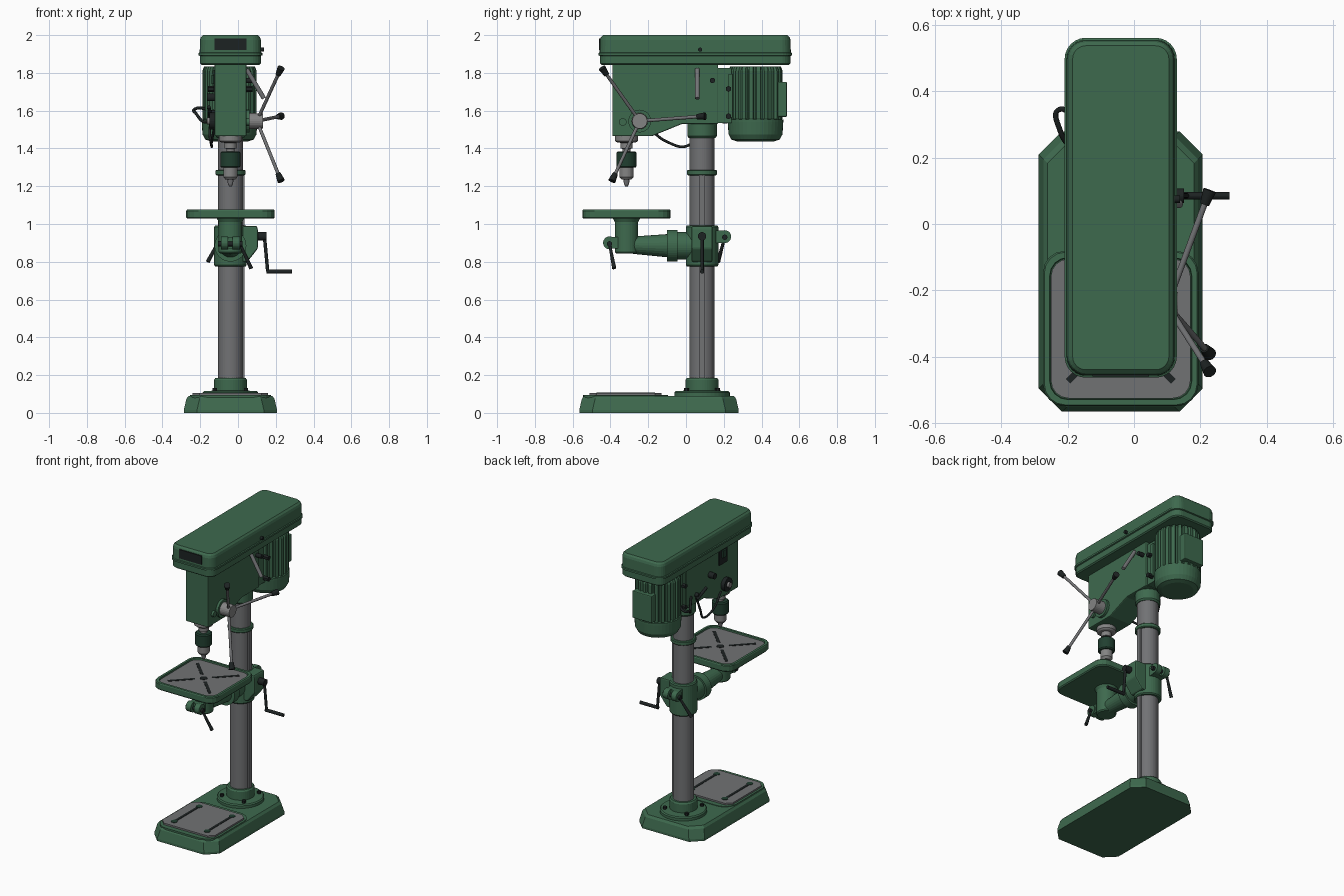
import bpy, bmesh
from math import sin, cos, pi, radians
from mathutils import Vector, Matrix

if "Cube" in bpy.data.objects:
    bpy.data.objects.remove(bpy.data.objects["Cube"])


def material(name, rgb):
    m = bpy.data.materials.new(name)
    m.use_nodes = True
    m.diffuse_color = (*rgb, 1)
    m.node_tree.nodes["Principled BSDF"].inputs["Base Color"].default_value = (*rgb, 1)
    return m


GREEN = material("machine green", (0.048, 0.142, 0.076))
DARK = material("dark green", (0.015, 0.05, 0.03))
GREY = material("steel grey", (0.165, 0.168, 0.175))
LIGHT = material("light steel", (0.23, 0.23, 0.23))
BLACK = material("black", (0.012, 0.016, 0.016))

CX, COL_Y, QUILL_Y = -0.04, 0.085, -0.315


def finish(name, bm, mat, bevel=0):
    bmesh.ops.recalc_face_normals(bm, faces=bm.faces)
    mesh = bpy.data.meshes.new(name)
    bm.to_mesh(mesh)
    bm.free()
    mesh.materials.append(mat)
    ob = bpy.data.objects.new(name, mesh)
    bpy.context.collection.objects.link(ob)
    if bevel:
        mod = ob.modifiers.new("soft edges", "BEVEL")
        mod.width, mod.segments = bevel, 2
    return ob


def loft(name, rings, mat, bevel=0):
    """Skin a stack of equal-length rings and cap both ends."""
    bm = bmesh.new()
    rows = [[bm.verts.new(p) for p in ring] for ring in rings]
    n = len(rows[0])
    for a, b in zip(rows, rows[1:]):
        for i in range(n):
            j = (i + 1) % n
            bm.faces.new((a[i], a[j], b[j], b[i]))
    bm.faces.new(rows[0])
    bm.faces.new(rows[-1])
    return finish(name, bm, mat, bevel)


def rounded(cx, cy, hx, hy, r, z, seg=6):
    pts = []
    for k, (sx, sy) in enumerate(((1, 1), (-1, 1), (-1, -1), (1, -1))):
        for i in range(seg + 1):
            a = (k + i / seg) * pi / 2
            pts.append((cx + sx * (hx - r) + r * cos(a), cy + sy * (hy - r) + r * sin(a), z))
    return pts


def turned(name, x, y, profile, mat, n=40):
    rings = [[(x + r * cos(2 * pi * i / n), y + r * sin(2 * pi * i / n), z) for i in range(n)]
             for r, z in profile]
    return loft(name, rings, mat)


def rod(name, a, b, r, mat, r2=None, seg=24):
    a, b = Vector(a), Vector(b)
    d = b - a
    bm = bmesh.new()
    turn = d.to_track_quat("Z", "Y").to_matrix().to_4x4()
    bmesh.ops.create_cone(bm, cap_ends=True, segments=seg, radius1=r, radius2=r if r2 is None else r2,
                          depth=d.length, matrix=Matrix.Translation((a + b) / 2) @ turn)
    return finish(name, bm, mat)


def box(name, centre, size, mat, bevel=0, angle=0):
    bm = bmesh.new()
    bmesh.ops.create_cube(bm, size=1, matrix=Matrix.Translation(centre)
                          @ Matrix.Rotation(angle, 4, "Z") @ Matrix.Diagonal((*size, 1)))
    return finish(name, bm, mat, bevel)


def cable(name, pts, r):
    cu = bpy.data.curves.new(name, "CURVE")
    cu.dimensions, cu.bevel_depth, cu.bevel_resolution = "3D", r, 2
    sp = cu.splines.new("BEZIER")
    sp.bezier_points.add(len(pts) - 1)
    for bp, p in zip(sp.bezier_points, pts):
        bp.co = p
        bp.handle_left_type = bp.handle_right_type = "AUTO"
    cu.materials.append(BLACK)
    bpy.context.collection.objects.link(bpy.data.objects.new(name, cu))


# Base with work plate, slots and column flange
loft("base", [rounded(CX, -0.143, 0.247 - d, 0.422 - d, 0.07, z, 1)
              for d, z in ((0, 0), (0, 0.015), (0.014, 0.075), (0.026, 0.09))], GREEN)
loft("base_pad", [rounded(CX, -0.32, 0.215, 0.225, 0.09, z) for z in (0.08, 0.094)], GREEN)
loft("base_plate", [rounded(CX, -0.32, 0.2, 0.19, 0.035, z, 1) for z in (0.09, 0.105)], GREY)
for s in (-1, 1):
    x = CX + s * 0.125
    box("base_slot", (x, -0.32, 0.105), (0.018, 0.25, 0.004), BLACK)
    for y in (-0.455, -0.185):
        rod("slot_end", (x, y, 0.103), (x, y, 0.108), 0.02, DARK)
turned("column_flange", CX, COL_Y, [(0.147, 0.085), (0.147, 0.108), (0.14, 0.115), (0.087, 0.118),
                                    (0.087, 0.175), (0.08, 0.185)], GREEN)
for i in range(4):
    a = pi / 4 + i * pi / 2
    x, y = CX + 0.117 * cos(a), COL_Y + 0.117 * sin(a)
    rod("flange_bolt", (x, y, 0.11), (x, y, 0.132), 0.013, BLACK, seg=6)

# Column with rack
turned("column", CX, COL_Y, [(0.066, 0.1), (0.066, 1.5)], GREY)
box("rack", (CX + 0.066, COL_Y, 0.73), (0.018, 0.03, 1.1), GREY)
turned("rack_ring", CX, COL_Y, [(0.075, 1.258), (0.08, 1.263), (0.08, 1.282), (0.075, 1.287)], GREEN)
turned("head_collar", CX, COL_Y, [(0.07, 1.455), (0.078, 1.465), (0.078, 1.55)], GREEN)

# Table bracket, crank and clamps
turned("bracket_collar", CX, COL_Y, [(0.08, 0.775), (0.086, 0.782), (0.086, 0.985), (0.08, 0.992)], GREEN)
profile = ((-0.03, 0.99), (0.1, 0.99), (0.105, 0.97), (0.105, 0.87), (0.05, 0.8), (-0.03, 0.8))
loft("gear_housing", [[(x, y, z) for x, z in profile] for y in (0.03, 0.14)], GREEN, 0.008)
rod("crank_hub", (0.1, 0.085, 0.935), (0.15, 0.085, 0.935), 0.022, BLACK)
rod("crank_arm", (0.14, 0.085, 0.935), (0.157, 0.085, 0.75), 0.009, BLACK)
rod("crank_grip", (0.15, 0.085, 0.748), (0.287, 0.085, 0.748), 0.011, BLACK)


def clamp(name, y, tip):
    for s in (-1, 1):
        rod(name + "_ear", (CX + s * 0.012, y, 0.9 if y < 0 else 0.933),
            (CX + s * 0.05, y, 0.9 if y < 0 else 0.933), 0.034, GREEN)
    z = 0.895 if y < 0 else 0.93
    s = 1 if tip[0] > CX else -1
    pivot = (CX + s * 0.065, y, z)
    rod(name + "_bolt", (CX - s * 0.065, y, z), pivot, 0.014, BLACK)
    rod(name + "_lever", (CX + s * 0.05, y, z), tip, 0.007, BLACK, 0.011)


clamp("table_clamp", -0.405, (0.07, -0.38, 0.765))
clamp("column_clamp", 0.205, (-0.16, 0.17, 0.8))
box("table_clamp_web", (CX, -0.385, 0.9), (0.09, 0.05, 0.06), GREEN)
box("column_clamp_web", (CX, 0.175, 0.933), (0.09, 0.06, 0.065), GREEN)
rod("tilt_disc", (CX, -0.1, 0.885), (CX, -0.045, 0.885), 0.084, GREEN, seg=40)
rod("tilt_joint", (CX, -0.05, 0.885), (CX, 0.05, 0.885), 0.072, GREEN, seg=40)
rod("table_arm", (CX, -0.09, 0.885), (CX, -0.28, 0.888), 0.062, GREEN, 0.046)
turned("table_post", CX, QUILL_Y, [(0.056, 0.845), (0.062, 0.852), (0.062, 1.01), (0.075, 1.035)], GREEN)

# Table with recessed top, crossed slots and centre hole
loft("table", [rounded(CX, QUILL_Y, 0.234 - d, 0.234 - d, 0.065 - d / 2, z, 4)
               for d, z in ((0.006, 1.028), (0, 1.035), (0, 1.07), (0.004, 1.076), (0.02, 1.076), (0.022, 1.06))], GREEN)
loft("table_top", [rounded(CX, QUILL_Y, 0.21, 0.21, 0.053, z, 4) for z in (1.058, 1.067)], GREY)
for i in range(4):
    a = pi / 4 + i * pi / 2
    box("table_slot", (CX + 0.14 * cos(a), QUILL_Y + 0.14 * sin(a), 1.067), (0.17, 0.02, 0.004), BLACK, angle=a)
rod("table_hole", (CX, QUILL_Y, 1.064), (CX, QUILL_Y, 1.069), 0.024, BLACK)

# Head casting
profile = ((-0.39, 1.85), (-0.39, 1.465), (-0.18, 1.465), (-0.02, 1.53), (0.17, 1.53), (0.17, 1.85))
loft("head", [[(x, y, z) for y, z in profile] for x in (-0.124, 0.045)], GREEN, 0.006)

# Belt cover
cover = ((0.012, 1.843), (0.004, 1.85), (0.004, 1.89), (-0.004, 1.893), (-0.004, 1.905), (0.002, 1.908),
         (0.004, 1.975), (0.009, 1.99), (0.02, 2.0))
loft("belt_cover", [rounded(CX, 0.049, 0.165 - d, 0.508 - d, 0.06 - d, z) for d, z in cover], GREEN)
box("front_plate", (CX, -0.456, 1.952), (0.17, 0.008, 0.06), BLACK)
rod("cover_latch", (0.11, 0.075, 1.923), (0.138, 0.075, 1.923), 0.011, BLACK)

# Quill, chuck and jaws
turned("quill", CX, QUILL_Y, [(0.06, 1.47), (0.06, 1.44), (0.05, 1.432), (0.032, 1.43), (0.032, 1.4),
                              (0.022, 1.398), (0.022, 1.37)], LIGHT)
turned("chuck_sleeve", CX, QUILL_Y, [(0.046, 1.385), (0.053, 1.378), (0.053, 1.305), (0.047, 1.298)], DARK)
turned("chuck_body", CX, QUILL_Y, [(0.038, 1.3), (0.038, 1.25), (0.026, 1.235)], LIGHT)
turned("jaws", CX, QUILL_Y, [(0.018, 1.24), (0.013, 1.21), (0.006, 1.198)], GREY, 12)

# Feed hub with three spokes
hub = Vector((0.1, -0.245, 1.545))
rod("feed_boss", (0.03, hub.y, hub.z), (0.062, hub.y, hub.z), 0.06, GREEN)
rod("feed_hub", (0.055, hub.y, hub.z), (0.132, hub.y, hub.z), 0.043, LIGHT, 0.04)
for tip in ((0.222, -0.435, 1.812), (0.222, 0.085, 1.57), (0.222, -0.385, 1.243)):
    tip = Vector(tip)
    d = (tip - hub).normalized()
    rod("feed_spoke", hub, tip, 0.009, GREY)
    rod("feed_knob", tip - d * 0.028, tip + d * 0.018, 0.014, BLACK, 0.02)
rod("depth_stop", (0.04, -0.335, 1.54), (0.06, -0.335, 1.54), 0.02, GREEN)

# Belt tension lever and side bolts
rod("tension_lever", (0.045, 0.06, 1.82), (0.137, 0.06, 1.665), 0.012, GREY)
rod("tension_lock", (0.04, 0.14, 1.76), (0.085, 0.14, 1.76), 0.014, BLACK)

# Switch, return-spring cap and knobs on the other side
box("switch_plate", (-0.127, -0.22, 1.755), (0.008, 0.085, 0.12), BLACK)
box("switch_button", (-0.135, -0.22, 1.765), (0.012, 0.035, 0.05), DARK)
rod("spring_cap", (-0.12, hub.y, hub.z), (-0.15, hub.y, hub.z), 0.045, BLACK)
rod("spring_nut", (-0.145, hub.y, hub.z), (-0.165, hub.y, hub.z), 0.018, LIGHT)
rod("lock_knob", (-0.12, -0.08, 1.67), (-0.165, -0.08, 1.67), 0.02, BLACK)
rod("lock_stem", (-0.12, 0.07, 1.59), (-0.15, 0.07, 1.59), 0.014, BLACK)
rod("lock_lever", (-0.145, 0.09, 1.57), (-0.155, 0.0, 1.62), 0.01, BLACK)
cable("switch_cable", ((-0.125, -0.2, 1.51), (-0.14, -0.1, 1.435), (-0.14, 0.01, 1.415),
                       (-0.15, 0.06, 1.49), (-0.135, 0.08, 1.58)), 0.007)
cable("motor_cable", ((-0.17, 0.3, 1.61), (-0.225, 0.345, 1.61), (-0.222, 0.28, 1.585),
                      (-0.17, 0.2, 1.54), (-0.13, 0.13, 1.6)), 0.008)

# Motor with cooling fins, mount and terminal box
MY = 0.368
turned("motor_core", CX - 0.005, MY, [(0.115, 1.46), (0.13, 1.55), (0.13, 1.81), (0.11, 1.83)], GREEN)
fins = 22
rings = []
for k, z in ((0.94, 1.54), (1, 1.56), (1, 1.81), (0.93, 1.835)):
    ring = []
    for i in range(fins):
        for r, t in ((0.13, 0.0), (0.144, 0.15), (0.144, 0.65), (0.13, 0.8)):
            a = 2 * pi * (i + t) / fins
            ring.append((CX - 0.005 + k * r * cos(a), MY + k * r * sin(a), z))
    rings.append(ring)
loft("motor_fins", rings, GREEN)
turned("motor_cap", CX - 0.005, MY, [(0.1, 1.438), (0.128, 1.447), (0.143, 1.475), (0.147, 1.54),
                                     (0.147, 1.552), (0.135, 1.556)], GREEN)
box("terminal_box", (CX, 0.505, 1.66), (0.15, 0.06, 0.185), GREEN, 0.006)
box("motor_mount", (CX, 0.2, 1.68), (0.15, 0.08, 0.29), GREEN)
box("motor_plate", (CX, 0.236, 1.68), (0.19, 0.022, 0.23), GREEN)
for s in (-1, 1):
    for z in (1.57, 1.715):
        rod("mount_bolt", (CX + s * 0.08, 0.225, z), (CX + s * 0.118, 0.225, z), 0.016, BLACK, seg=6)

# Smooth shading with sharp edges kept
for ob in bpy.context.view_layer.objects:
    ob.select_set(ob.type == "MESH")
    if ob.type == "MESH":
        bpy.context.view_layer.objects.active = ob
bpy.ops.object.shade_smooth_by_angle(angle=radians(32))
